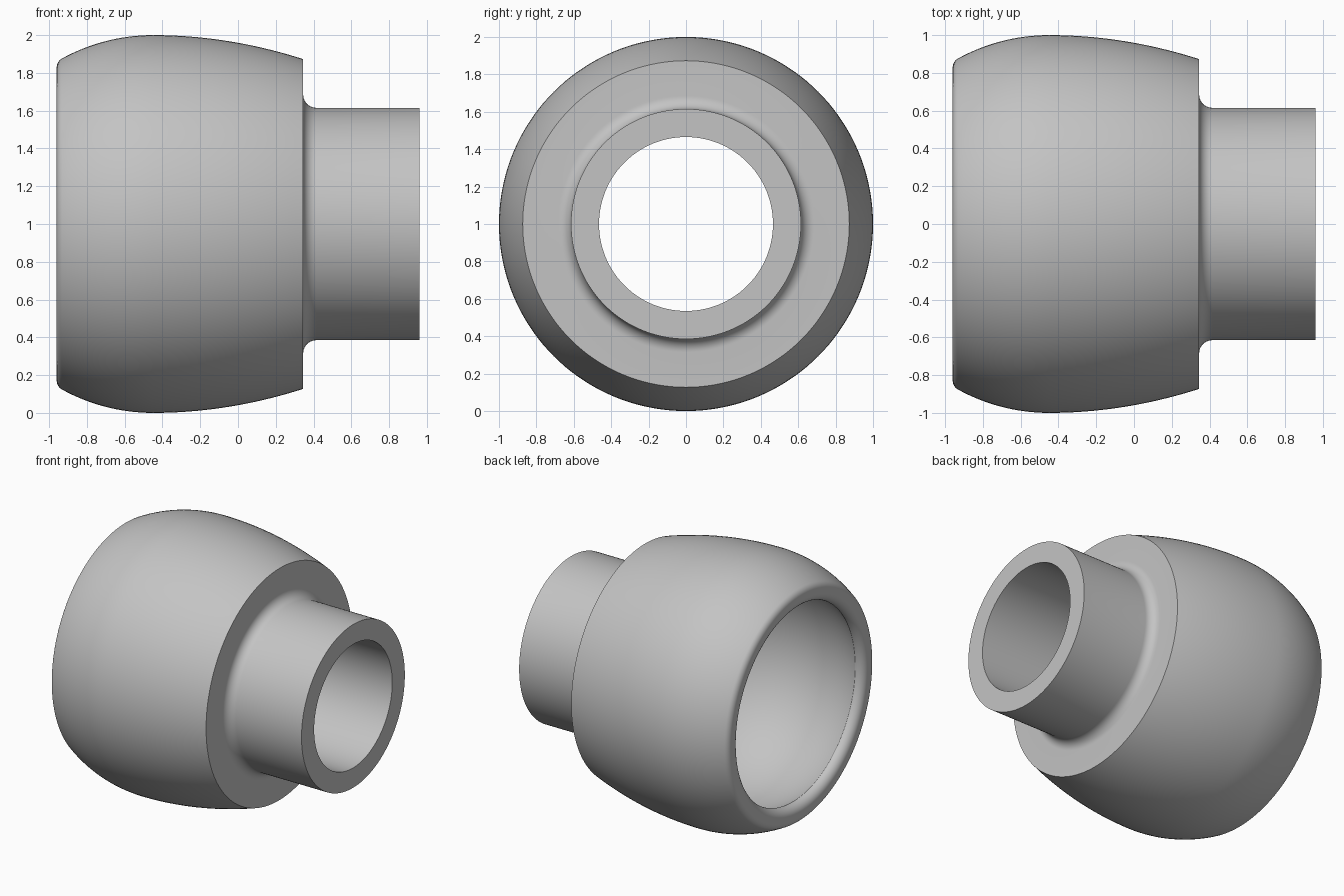
import bpy
import bmesh
from math import sin, cos, radians, sqrt, atan2, degrees
from mathutils import Matrix

SEGMENTS = 144
BALL_X = -0.45            # centre of the ball socket on the axis
BORE, TUBE = 0.465, 0.615
RIM_X, SHOULDER_X, END_X = -0.96, 0.345, 0.96

cube = bpy.data.objects.get("Cube")
if cube:
    bpy.data.objects.remove(cube, do_unlink=True)

grey = bpy.data.materials.new("plain grey")
grey.use_nodes = True
colour = (0.55, 0.55, 0.55, 1)
grey.diffuse_color = colour
grey.node_tree.nodes["Principled BSDF"].inputs["Base Color"].default_value = colour


def arc(cx, cr, radius, start, end, steps):
    """Points (x, r) on an arc, angles in degrees from +x toward outward."""
    angles = [radians(start + (end - start) * i / steps) for i in range(steps + 1)]
    return [(cx + radius * cos(a), cr + radius * sin(a)) for a in angles]


# Rounded rim outside: tangent to the outer ball surface
edge = 0.055
edge_x = RIM_X + edge
edge_r = sqrt((1 - edge) ** 2 - (edge_x - BALL_X) ** 2)
tangent = degrees(atan2(edge_r, edge_x - BALL_X))

# Rounded lip inside, meeting the undercut ball socket
lip = 0.065
lip_x, lip_r = RIM_X + lip, 0.80
throat = lip_r - lip
socket = sqrt((lip_x - BALL_X) ** 2 + throat ** 2)
mouth = degrees(atan2(throat, lip_x - BALL_X))
bottom = degrees(atan2(BORE, sqrt(socket ** 2 - BORE ** 2)))

profile = arc(lip_x, lip_r, lip, 270, 180, 10)
profile += arc(edge_x, edge_r, edge, 180, tangent, 8)
profile += arc(BALL_X, 0, 1, tangent, 90, 16)[1:]

# Long shallow taper to the shoulder
length = SHOULDER_X - BALL_X
profile += [(BALL_X + length * i / 20, 1 - 0.127 * (i / 20) ** 2) for i in range(1, 21)]

# Shoulder fillet, tube and bore
fillet = 0.07
profile += arc(SHOULDER_X + fillet, TUBE + fillet, fillet, 180, 270, 10)
profile += [(END_X, TUBE), (END_X, BORE)]

# Ball socket back to the lip
profile += arc(BALL_X, 0, socket, bottom, mouth, 36)[:-1]

# Revolve the closed profile around the x axis
bm = bmesh.new()
verts = [bm.verts.new((x, 0, r)) for x, r in profile]
edges = [bm.edges.new((verts[i - 1], verts[i])) for i in range(len(verts))]
bmesh.ops.spin(bm, geom=verts + edges, cent=(0, 0, 0), axis=(1, 0, 0),
               angle=radians(360), steps=SEGMENTS, use_duplicate=False)
bmesh.ops.remove_doubles(bm, verts=bm.verts, dist=0.0001)
bmesh.ops.recalc_face_normals(bm, faces=bm.faces)
bmesh.ops.transform(bm, matrix=Matrix.Translation((0, 0, 1)), verts=bm.verts)

mesh = bpy.data.meshes.new("socket_fitting")
bm.to_mesh(mesh)
bm.free()
mesh.materials.append(grey)
fitting = bpy.data.objects.new("socket_fitting", mesh)
bpy.context.collection.objects.link(fitting)

bpy.ops.object.select_all(action="DESELECT")
fitting.select_set(True)
bpy.context.view_layer.objects.active = fitting
bpy.ops.object.shade_smooth_by_angle(angle=radians(28))
